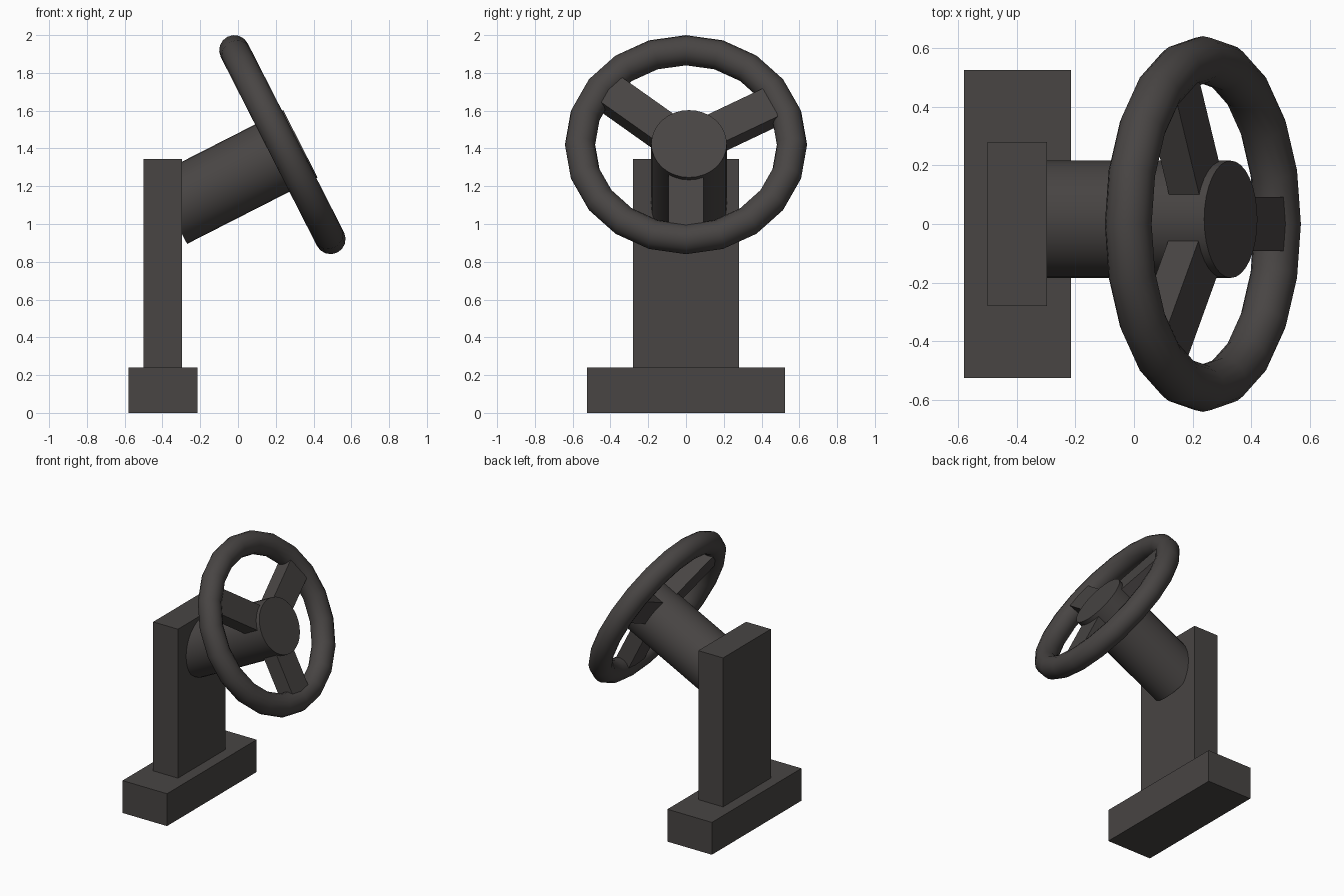
import bpy
from math import radians, cos, sin
from mathutils import Matrix, Vector

if "Cube" in bpy.data.objects:
    bpy.data.objects.remove(bpy.data.objects["Cube"])

mat = bpy.data.materials.new("dark_grey")
mat.diffuse_color = (0.065, 0.059, 0.057, 1)
mat.use_nodes = True
mat.node_tree.nodes["Principled BSDF"].inputs["Base Color"].default_value = mat.diffuse_color

# Wheel frame: local x = world y, local z = steering axis tilted 27 degrees up
tilt = radians(27)
n = Vector((cos(tilt), 0, sin(tilt)))
u = Vector((-sin(tilt), 0, cos(tilt)))
v = Vector((0, 1, 0))
WHEEL = Matrix((v, u, n)).transposed().to_4x4()
WHEEL.translation = (0.235, 0, 1.42)


def finish(name, matrix=None, smooth=False):
    ob = bpy.context.object
    ob.name = name
    ob.data.materials.append(mat)
    if smooth:
        bpy.ops.object.shade_smooth_by_angle(angle=radians(40))
    if matrix is not None:
        ob.data.transform(matrix)
    return ob


def box(name, lo, hi, matrix=Matrix()):
    lo, hi = Vector(lo), Vector(hi)
    bpy.ops.mesh.primitive_cube_add(size=1)
    place = Matrix.Translation((lo + hi) / 2) @ Matrix.Diagonal((*(hi - lo), 1))
    return finish(name, matrix @ place)


# Foot and upright post
box("base", (-0.58, -0.525, 0), (-0.215, 0.525, 0.24))
box("post", (-0.5, -0.28, 0.24), (-0.297, 0.28, 1.345))

# Column running from the post through to the hub face
length, front = 0.775, 0.087
bpy.ops.mesh.primitive_cylinder_add(vertices=32, radius=0.2, depth=length)
finish("column", WHEEL @ Matrix.Translation((0.016, -0.039, front - length / 2)), True)

# Rim
bpy.ops.mesh.primitive_torus_add(major_segments=20, minor_segments=16,
                                 major_radius=0.561, minor_radius=0.08)
finish("rim", WHEEL, True)

# Three spokes: angle in the wheel plane and small sideways offset
for name, angle, off in (("spoke_right", 28, -0.014),
                         ("spoke_left", 141.5, 0.013),
                         ("spoke_lower", 270, 0)):
    box(name, (0.05, off - 0.092, -0.058), (0.55, off + 0.092, 0.058),
        WHEEL @ Matrix.Rotation(radians(angle), 4, 'Z'))
